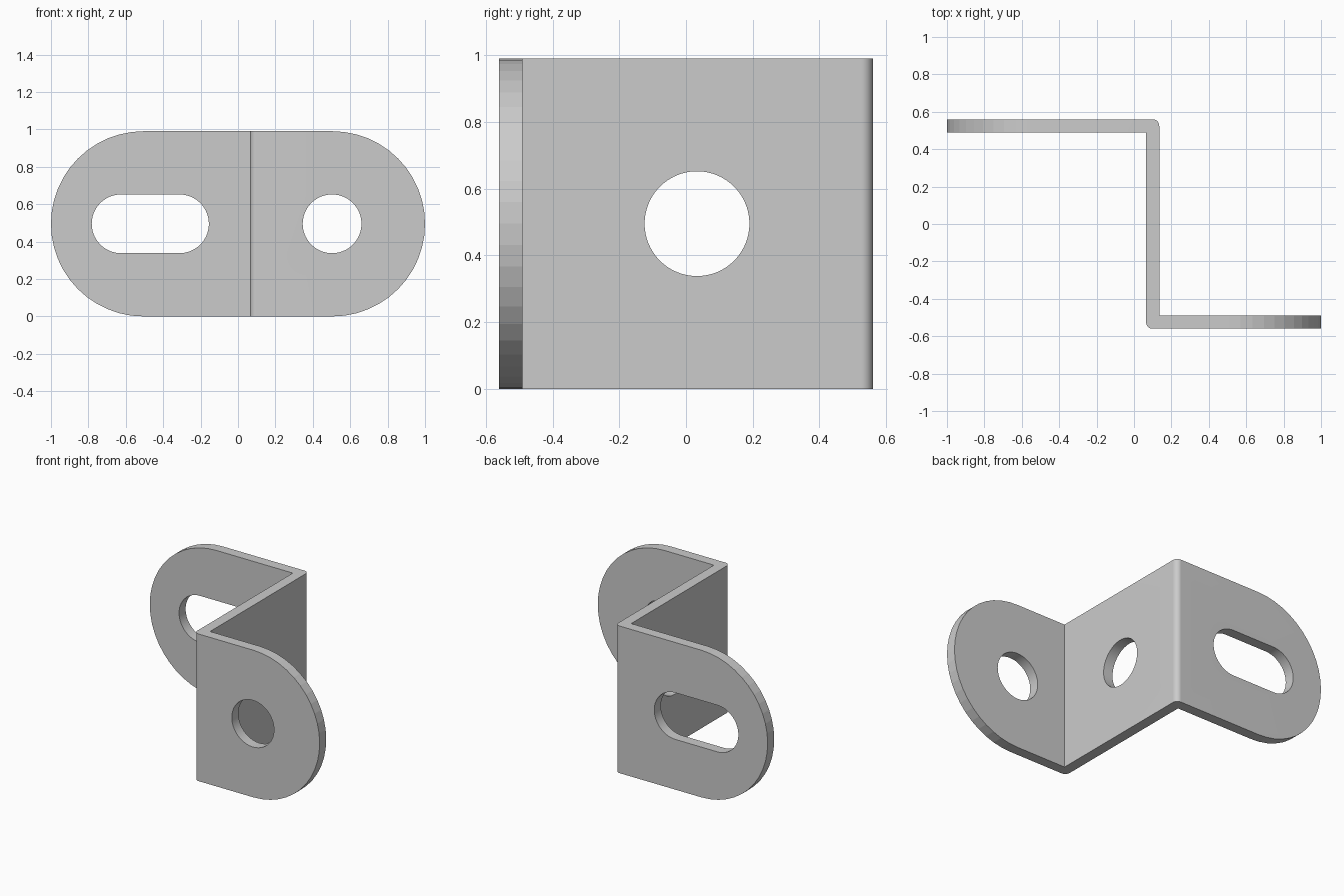
import bpy, bmesh
from math import cos, sin, pi, radians

if "Cube" in bpy.data.objects:
    bpy.data.objects.remove(bpy.data.objects["Cube"])

H, T, D = 0.99, 0.07, 0.56          # height, sheet thickness, half depth
WX = 0.10                           # web centre in x
MID = H / 2
R_HOLE = 0.157


def arc(cx, cy, r, a0, a1, n):
    return [(cx + r * cos(a0 + (a1 - a0) * i / n),
             cy + r * sin(a0 + (a1 - a0) * i / n)) for i in range(n + 1)]


def stadium(c0, c1, cz, r, n):
    """Slot outline; a plain circle when both centres coincide."""
    right = arc(c1, cz, r, -pi / 2, pi / 2, n)
    left = arc(c0, cz, r, pi / 2, 3 * pi / 2, n)
    return right + (left if c1 - c0 > 1e-6 else left[1:-1])


def prism(name, pts, axis, a, b):
    """Extrude a 2D outline along an axis from a to b."""
    place = {'x': lambda p, h: (h, p[0], p[1]),
             'y': lambda p, h: (p[0], h, p[1]),
             'z': lambda p, h: (p[0], p[1], h)}[axis]
    bm = bmesh.new()
    lo = [bm.verts.new(place(p, a)) for p in pts]
    hi = [bm.verts.new(place(p, b)) for p in pts]
    bm.faces.new(lo)
    bm.faces.new(hi)
    for i in range(len(pts)):
        j = (i + 1) % len(pts)
        bm.faces.new((lo[i], lo[j], hi[j], hi[i]))
    bmesh.ops.recalc_face_normals(bm, faces=bm.faces)
    me = bpy.data.meshes.new(name)
    bm.to_mesh(me)
    bm.free()
    ob = bpy.data.objects.new(name, me)
    bpy.context.collection.objects.link(ob)
    return ob


# Bent sheet: Z-shaped section with rounded outer bends
x0, x1, rb = WX - T / 2, WX + T / 2, 0.035
section = ([(-1.1, D), (-1.1, D - T), (x0, D - T)]
           + arc(x0 + rb, -D + rb, rb, pi, 1.5 * pi, 24)
           + [(1.1, -D), (1.1, -D + T), (x1, -D + T)]
           + arc(x1 - rb, D - rb, rb, 0, pi / 2, 24))
bracket = prism("offset_bracket", section, 'z', -0.1, H + 0.1)

# Rounded silhouette, slot, round flange hole and web hole
cutters = [
    (prism("outline_cutter", stadium(-1 + MID, 1 - MID, MID, MID, 24), 'y', -1, 1), 'INTERSECT'),
    (prism("slot_cutter", stadium(-0.625, -0.313, MID, R_HOLE, 48), 'y', 0.4, 0.7), 'DIFFERENCE'),
    (prism("flange_hole_cutter", stadium(0.503, 0.503, MID, R_HOLE, 48), 'y', -0.7, -0.4), 'DIFFERENCE'),
    (prism("web_hole_cutter", stadium(0.033, 0.033, MID, R_HOLE, 48), 'x', -0.1, 0.3), 'DIFFERENCE'),
]
bpy.context.view_layer.objects.active = bracket
bracket.select_set(True)
for cutter, op in cutters:
    mod = bracket.modifiers.new(cutter.name, 'BOOLEAN')
    mod.object, mod.operation, mod.solver = cutter, op, 'EXACT'
    bpy.ops.object.modifier_apply(modifier=mod.name)
    bpy.data.objects.remove(cutter)

# Smooth bends and holes, faceted flange ends
bpy.ops.object.shade_smooth_by_angle(angle=radians(6))
